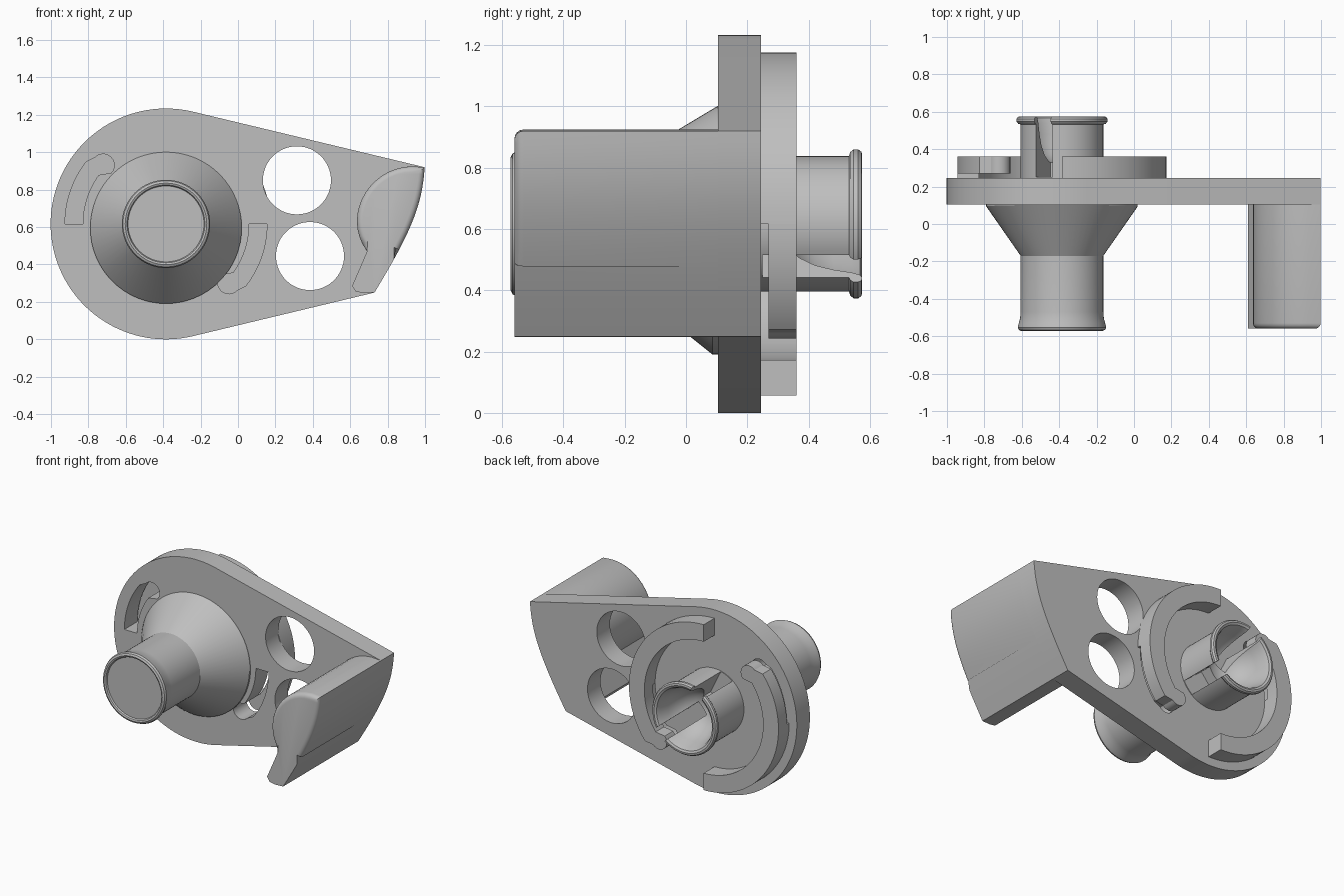
import bpy, bmesh, math
from mathutils import Vector
from mathutils.geometry import interpolate_bezier

if "Cube" in bpy.data.objects:
    bpy.data.objects.remove(bpy.data.objects["Cube"])

grey = bpy.data.materials.new("plain_grey")
grey.use_nodes = True
COLOUR = (0.52, 0.52, 0.52, 1)
grey.diffuse_color = COLOUR
grey.node_tree.nodes["Principled BSDF"].inputs["Base Color"].default_value = COLOUR

CX, CZ = -0.385, 0.617          # hub axis, running along y
HOLES = [(0.315, 0.85), (0.385, 0.445)]


def finish(name, bm):
    bmesh.ops.recalc_face_normals(bm, faces=bm.faces)
    mesh = bpy.data.meshes.new(name)
    bm.to_mesh(mesh)
    bm.free()
    mesh.materials.append(grey)
    ob = bpy.data.objects.new(name, mesh)
    bpy.context.collection.objects.link(ob)
    return ob


def prism(name, outline, y0, y1, round_front=0):
    """Extrude an x-z outline along y, optionally rounding the upper front rim."""
    bm = bmesh.new()
    front = [bm.verts.new((x, y0, z)) for x, z in outline]
    back = [bm.verts.new((x, y1, z)) for x, z in outline]
    face = bm.faces.new(front)
    bm.faces.new(back[::-1])
    n = len(outline)
    for i in range(n):
        j = (i + 1) % n
        bm.faces.new((front[i], back[i], back[j], front[j]))
    bmesh.ops.recalc_face_normals(bm, faces=bm.faces)
    if round_front:
        rim = [e for e in face.edges if min(v.co.z for v in e.verts) > 0.46]
        bmesh.ops.bevel(bm, geom=rim, offset=round_front, segments=4,
                        profile=0.5, affect='EDGES')
    return finish(name, bm)


def lathe(name, profile, n=64):
    """Revolve (radius, y, z shift, tilt) points about the hub axis."""
    bm = bmesh.new()
    rings = []
    for r, y, dz, tilt in profile:
        ring = []
        for i in range(n):
            a = 2 * math.pi * i / n
            ring.append(bm.verts.new((CX + r * math.cos(a), y + tilt * math.sin(a),
                                      CZ + dz + r * math.sin(a))))
        rings.append(ring)
    for a, b in zip(rings, rings[1:]):
        for i in range(n):
            j = (i + 1) % n
            bm.faces.new((a[i], a[j], b[j], b[i]))
    bm.faces.new(rings[0])
    bm.faces.new(rings[-1])
    return finish(name, bm)


def polar(r, deg, cx=CX, cz=CZ):
    a = math.radians(deg)
    return (cx + r * math.cos(a), cz + r * math.sin(a))


def arc(r, a0, a1, n=24, cx=CX, cz=CZ):
    return [polar(r, a0 + (a1 - a0) * i / n, cx, cz) for i in range(n + 1)]


def bezier(*points):
    p = [Vector((x, z, 0)) for x, z in points]
    return [(v.x, v.y) for v in interpolate_bezier(*p, 16)]


def hooked_arm(r_in, r_out, start):
    """Outline of a curved arm ending in a rounded, inward-leaning tip."""
    tip = polar(0.46, start - 43)
    return (arc(r_out, start, start - 38)
            + arc(0.06, start - 43, start - 223, 12, *tip)
            + arc(r_in, start - 36, start))


def cut(ob, cutter):
    mod = ob.modifiers.new("cut", 'BOOLEAN')
    mod.operation = 'DIFFERENCE'
    mod.solver = 'EXACT'
    mod.object = cutter
    bpy.context.view_layer.objects.active = ob
    bpy.ops.object.modifier_apply(modifier=mod.name)
    bpy.data.objects.remove(cutter)


parts = []

# Teardrop base plate with two round holes and two hooked slots
outer_edge = bezier((0.998, 0.92), (0.985, 0.72), (0.93, 0.58), (0.73, 0.25))
plate = prism("base_plate", arc(0.617, 76.5, 283.5, 72) + outer_edge[::-1], 0.105, 0.245)
for x, z in HOLES:
    cut(plate, prism("hole_cutter", arc(0.182, 0, 354, 59, x, z), 0, 0.4))
for start in (0, 180):
    cut(plate, prism("slot_cutter", hooked_arm(0.445, 0.54, start), 0, 0.4))
parts.append(plate)

# Raised guide arcs and the free hooked arms that continue them
for side, start in (("left", 0), ("right", 180)):
    band = arc(0.56, start, start + 90) + arc(0.445, start + 90, start)
    parts.append(prism(side + "_guide_arc", band, 0.235, 0.36))
    parts.append(prism(side + "_hooked_arm", hooked_arm(0.445, 0.56, start), 0.27, 0.36))

# Front spool with a closed end, rolled lip and leaning cone
spool = [(0.203, -0.558), (0.208, -0.568), (0.218, -0.572), (0.23, -0.566),
         (0.236, -0.553), (0.231, -0.53), (0.224, -0.505), (0.221, -0.47), (0.221, -0.17)]
parts.append(lathe("front_spool", [(r, y, 0, 0) for r, y in spool]
                   + [(0.405, 0.094, -0.021, 0.008), (0.405, 0.115, -0.021, 0)]))

# Rear socket with a rolled lip, rounded bowl and two slots
socket_profile = [(0.221, 0.2), (0.221, 0.532), (0.234, 0.536), (0.243, 0.547),
                  (0.243, 0.562), (0.235, 0.573), (0.222, 0.575), (0.208, 0.568),
                  (0.196, 0.54), (0.182, 0.48), (0.16, 0.42), (0.125, 0.37),
                  (0.08, 0.335), (0.03, 0.32)]
socket = lathe("rear_socket", [(r, y, 0, 0) for r, y in socket_profile])
for angle in (116, -40):
    d = Vector(polar(1, angle, 0, 0))
    side = Vector((-d.y, d.x)) * 0.048
    hub = Vector((CX, CZ))
    corners = [hub + d * 0.04 - side, hub + d * 0.3 - side,
               hub + d * 0.3 + side, hub + d * 0.04 + side]
    cut(socket, prism("notch_cutter", [tuple(c) for c in corners], 0.25, 0.7))
parts.append(socket)

# Finger grip standing forward from the narrow end
inner_edge = bezier((0.69, 0.47), (0.55, 0.66), (0.70, 0.92), (0.93, 0.925))
grip_outline = outer_edge + [(0.67, 0.248), (0.63, 0.255), (0.61, 0.285)] + inner_edge
parts.append(prism("finger_grip", grip_outline, -0.56, 0.2, 0.03))

# Smooth curved surfaces while keeping edges crisp
bpy.ops.object.select_all(action='DESELECT')
for ob in parts:
    ob.select_set(True)
bpy.context.view_layer.objects.active = parts[0]
bpy.ops.object.shade_smooth_by_angle(angle=math.radians(30))
